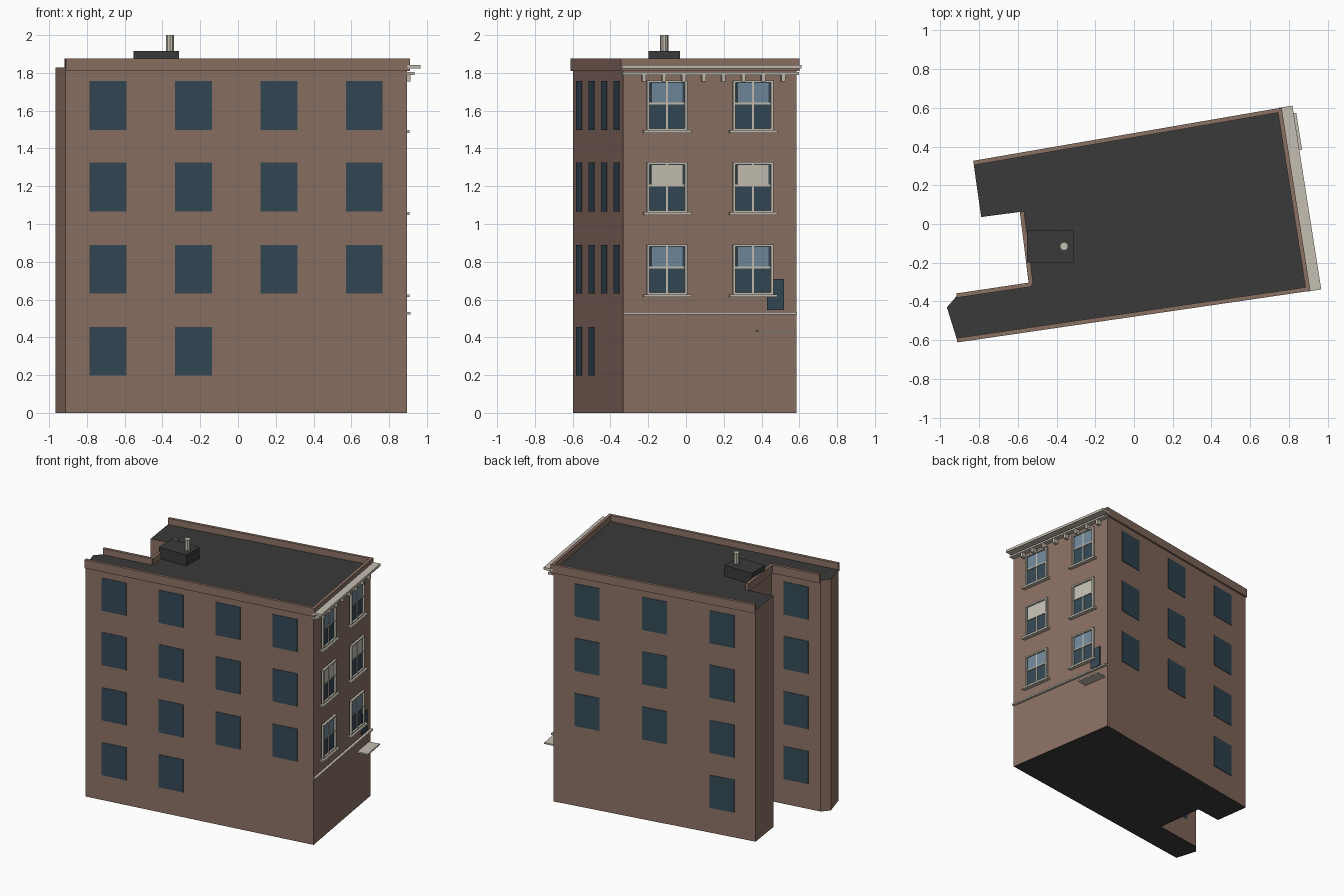
import bpy, bmesh
from mathutils import Vector

if "Cube" in bpy.data.objects:
    bpy.data.objects.remove(bpy.data.objects["Cube"])


def material(name, rgb):
    m = bpy.data.materials.new(name)
    m.diffuse_color = (*rgb, 1)
    m.use_nodes = True
    m.node_tree.nodes["Principled BSDF"].inputs["Base Color"].default_value = m.diffuse_color
    return m


BRICK = material("brick", (0.26, 0.165, 0.127))
ROOF = material("roof_tar", (0.042, 0.042, 0.042))
GLASS = material("dark_glass", (0.034, 0.066, 0.092))
SKY = material("pale_glass", (0.165, 0.25, 0.33))
TRIM = material("stone_trim", (0.56, 0.52, 0.44))
BLIND = material("window_blind", (0.56, 0.53, 0.46))

# Footprint corners, counter-clockwise from the front left
A, B, C, D, E, F, G, H, I = [Vector(p) for p in (
    (-0.914, -0.597), (0.894, -0.333), (0.750, 0.584), (-0.828, 0.312),
    (-0.789, 0.036), (-0.575, 0.064), (-0.528, -0.315), (-0.916, -0.373),
    (-0.966, -0.430))]
ROOF_Z = 1.828


def finish(name, bm, *mats):
    bmesh.ops.recalc_face_normals(bm, faces=bm.faces)
    me = bpy.data.meshes.new(name)
    bm.to_mesh(me)
    bm.free()
    for m in mats:
        me.materials.append(m)
    ob = bpy.data.objects.new(name, me)
    bpy.context.collection.objects.link(ob)
    return ob


def wall_boxes(name, mat, boxes):
    """Boxes placed on walls: (p, q, u0, u1, z0, z1, depth in, depth out)."""
    bm = bmesh.new()
    for p, q, u0, u1, z0, z1, d0, d1 in boxes:
        t = (q - p).normalized()
        n = Vector((t.y, -t.x))
        ring = [p + t * u + n * d for u, d in ((u0, d0), (u1, d0), (u1, d1), (u0, d1))]
        lo = [bm.verts.new((*v, z0)) for v in ring]
        hi = [bm.verts.new((*v, z1)) for v in ring]
        bm.faces.new(lo)
        bm.faces.new(hi)
        for i in range(4):
            j = (i + 1) % 4
            bm.faces.new((lo[i], lo[j], hi[j], hi[i]))
    return finish(name, bm, mat)


# Main body: extruded footprint, brick sides, dark roof and underside
bm = bmesh.new()
base = bm.faces.new([bm.verts.new((*p, 0)) for p in (A, B, C, D, E, F, G, H, I)])
top = bmesh.ops.extrude_face_region(bm, geom=[base], use_keep_orig=True)
bmesh.ops.translate(bm, vec=(0, 0, ROOF_Z),
                    verts=[v for v in top["geom"] if isinstance(v, bmesh.types.BMVert)])
bm.normal_update()
for f in bm.faces:
    f.material_index = 1 if abs(f.normal.z) > 0.5 else 0
finish("building_body", bm, BRICK, ROOF)

# Parapets straddling the wall edges
T = 0.0145
wall_boxes("parapet", BRICK, [
    (p, q, -e0, (q - p).length + e1, 1.81, 1.877, -0.008, T)
    for p, q, e0, e1 in ((A, B, 0, T), (B, C, T, T), (C, D, T, 0), (F, G, 0, 0), (G, H, 0, 0))])

# Plain windows on the side and rear walls, one centred in each bay
ROWS = (1.497, 1.067, 0.631, 0.197)
W, HGT = 0.197, 0.259
plates = []
for p, q, bays, ground in ((A, B, 4, (0, 1)), (C, D, 3, (2,)), (G, H, 1, (0,))):
    bay = (q - p).length / bays
    for r, z in enumerate(ROWS):
        for b in range(bays):
            if r < 3 or b in ground:
                c = (b + 0.5) * bay
                plates.append((p, q, c - W / 2, c + W / 2, z, z + HGT, -0.004, 0.004))
wall_boxes("side_windows", GLASS, plates)

# Street facade sash windows
glass, sky, blind, frames, sills = [], [], [], [], []
for r, z0 in enumerate((1.494, 1.060, 0.625)):
    z1 = z0 + 0.267
    zm = z0 + 0.145
    for u0 in (0.126, 0.587):
        u1 = u0 + 0.215
        um = (u0 + u1) / 2

        def part(a, b, c, d, out):
            return (B, C, a, b, c, d, -0.004, out)
        glass.append(part(u0, u1, z0, z1, 0.004))
        (blind if r == 1 else sky).append(
            part(u0 + 0.024, u1 - 0.024, zm, z1 - 0.014, 0.007))
        frames += [part(u0, u0 + 0.013, z0, z1, 0.018), part(u1 - 0.013, u1, z0, z1, 0.018),
                   part(u0, u1, z1 - 0.012, z1, 0.018), part(u0, u1, z0, z0 + 0.012, 0.018),
                   part(um - 0.005, um + 0.005, z0, z1, 0.011),
                   part(u0, u1, zm - 0.006, zm + 0.004, 0.011)]
        sills.append(part(u0 - 0.02, u1 + 0.02, z0 - 0.012, z0 + 0.003, 0.032))
# small dark panel beside the lowest window
glass.append((B, C, 0.770, 0.860, 0.545, 0.710, -0.004, 0.009))
wall_boxes("facade_glass", GLASS, glass)
wall_boxes("upper_sash_glass", SKY, sky)
wall_boxes("window_blinds", BLIND, blind)
wall_boxes("window_frames", TRIM, frames)
wall_boxes("window_sills", TRIM, sills)

# Cornice, brackets, belt course and door canopy on the street facade
L = (C - B).length
wall_boxes("cornice", TRIM, [(B, C, -0.016, L + 0.016, 1.823, 1.842, 0, 0.071),
                             (B, C, -0.008, L + 0.008, 1.790, 1.804, 0, 0.040)])
wall_boxes("cornice_brackets", TRIM, [
    (B, C, 0.098 + 0.1065 * i, 0.118 + 0.1065 * i, 1.754, 1.792, 0, 0.036) for i in range(8)])
wall_boxes("belt_course", TRIM, [(B, C, 0, L, 0.521, 0.533, 0, 0.02)])
wall_boxes("door_canopy", TRIM, [(B, C, 0.712, 0.905, 0.427, 0.438, 0, 0.085)])

# Roof hatch and vent pipe
wall_boxes("roof_hatch", ROOF, [
    (Vector((-0.553, -0.198)), Vector((-0.313, -0.198)), 0, 0.24, ROOF_Z - 0.01, 1.915, -0.165, 0)])
bpy.ops.mesh.primitive_cylinder_add(vertices=10, radius=0.022, depth=0.1,
                                    location=(-0.361, -0.115, 1.95))
pipe = bpy.context.object
pipe.name = "vent_pipe"
pipe.data.materials.append(TRIM)
